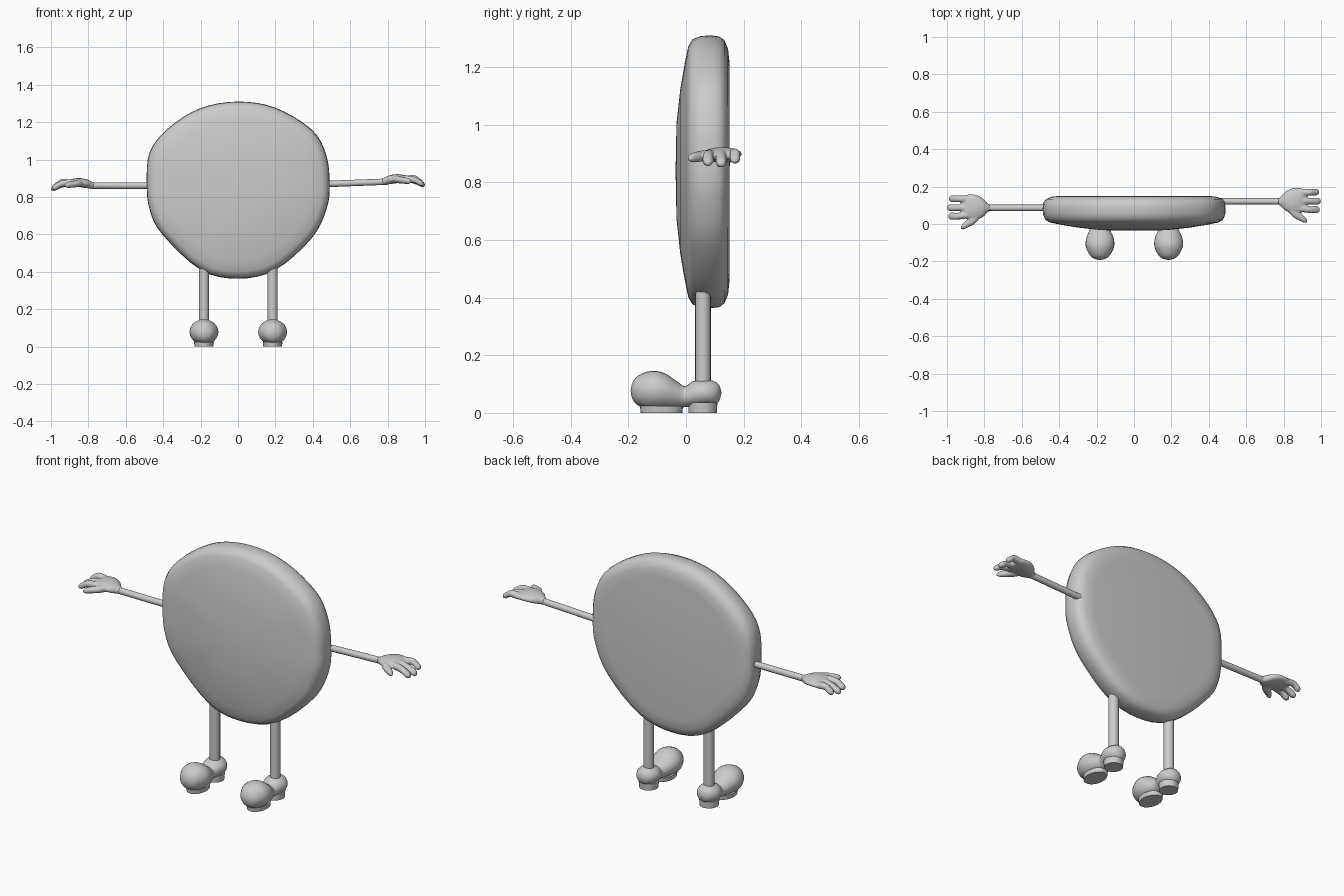
import bpy, bmesh
from math import cos, sin, tau, radians
from mathutils import Vector

if "Cube" in bpy.data.objects:
    bpy.data.objects.remove(bpy.data.objects["Cube"])


def spline(pts, n, closed=False):
    """Catmull-Rom samples through tuples of any length."""
    pts = [Vector(p) for p in pts]
    k, out = len(pts), []
    pick = (lambda i: pts[i % k]) if closed else (lambda i: pts[max(0, min(k - 1, i))])
    for i in range(k if closed else k - 1):
        a, b, c, d = (pick(i + j) for j in (-1, 0, 1, 2))
        for s in range(n):
            t = s / n
            out.append(0.5 * (2 * b + (c - a) * t + (2 * a - 5 * b + 4 * c - d) * t * t
                              + (3 * b - a - 3 * c + d) * t ** 3))
    if not closed:
        out.append(pts[-1])
    return out


def skin(bm, rings):
    """Bridge rings of points and cap both ends."""
    vs = [[bm.verts.new(p) for p in r] for r in rings]
    n = len(vs[0])
    for a, b in zip(vs, vs[1:]):
        for i in range(n):
            j = (i + 1) % n
            bm.faces.new((a[i], a[j], b[j], b[i]))
    bm.faces.new(vs[0])
    bm.faces.new(vs[-1])


def loft(bm, axis, stations, n=16, sub=4):
    """Elliptical rings square to an axis; station = x, y, z, radius 1, radius 2."""
    u, v = {'x': ((0, 1, 0), (0, 0, 1)), 'y': ((1, 0, 0), (0, 0, 1)),
            'z': ((1, 0, 0), (0, 1, 0))}[axis]
    u, v = Vector(u), Vector(v)
    rings = []
    for s in spline(stations, sub):
        c = Vector(s[:3])
        rings.append([c + u * max(s[3], .001) * cos(tau * i / n)
                      + v * max(s[4], .001) * sin(tau * i / n) for i in range(n)])
    skin(bm, rings)


def finish(bm, name, angle=40):
    bmesh.ops.recalc_face_normals(bm, faces=bm.faces)
    me = bpy.data.meshes.new(name)
    bm.to_mesh(me)
    bm.free()
    ob = bpy.data.objects.new(name, me)
    bpy.context.collection.objects.link(ob)
    bpy.ops.object.select_all(action='DESELECT')
    ob.select_set(True)
    bpy.context.view_layer.objects.active = ob
    bpy.ops.object.shade_smooth_by_angle(angle=radians(angle))
    return ob


# Body: slightly uneven round outline, domed front, flat back
outline = spline([(0, 1.31), (.2, 1.277), (.395, 1.16), (.472, 1.025), (.49, .87), (.475, .74),
                  (.395, .58), (.2, .41), (0, .363), (-.2, .41), (-.405, .60), (-.472, .73),
                  (-.488, .87), (-.472, 1.04), (-.37, 1.17), (-.2, 1.275)], 4, True)
profile = [(.02, -.036), (.35, -.033), (.6, -.02), (.8, -.004), (.92, .008), (.97, .022), (.995, .05),
           (1, .085), (.992, .115), (.965, .133), (.9, .146), (.8, .151), (.02, .151)]
bm = bmesh.new()
skin(bm, [[Vector((x * s, y, .84 + (z - .84) * s)) for x, z in outline] for s, y in profile])
finish(bm, "body", 60)

# Arms and hands: the left pair sits a little lower and further forward
for side, m, dy, dz in (("right", 1, 0, 0), ("left", -1, -.035, -.021)):
    P = lambda x, y, z, a, b: (m * x, y + dy, z + dz, a, b)
    bm = bmesh.new()
    start_z = .868 if m > 0 else .881
    loft(bm, 'x', [P(.44, .121, start_z, .017, .017), P(.8, .121, .882, .017, .017)], 16, 1)
    finish(bm, side + "_arm")

    bm = bmesh.new()
    loft(bm, 'x', [P(.77, .121, .882, .016, .016), P(.785, .121, .885, .026, .02),
                   P(.81, .122, .892, .052, .024), P(.85, .125, .898, .068, .024),
                   P(.89, .127, .897, .066, .02), P(.915, .127, .892, .055, .015),
                   P(.925, .127, .89, .03, .008)])
    for y0, y1, tip, dip in ((.168, .17, .99, .012), (.123, .122, 1.0, 0), (.082, .076, .994, .004)):
        loft(bm, 'x', [P(.86, y0, .898, .012, .012), P(.9, y0, .897, .019, .018),
                       P(.945, y1, .887 + dip, .018, .018), P(tip - .02, y1, .871 + dip, .019, .018),
                       P(tip - .005, y1, .866 + dip, .013, .012), P(tip, y1, .864 + dip, .002, .002)], 12)
    loft(bm, 'x', [P(.82, .09, .895, .015, .015), P(.85, .065, .893, .028, .019),
                   P(.89, .038, .888, .023, .018), P(.91, .024, .885, .018, .016),
                   P(.922, .017, .883, .011, .01), P(.927, .014, .882, .002, .002)], 12)
    hand = finish(bm, side + "_hand")
    # Fuse palm and fingers into one soft skin
    fuse = hand.modifiers.new("fuse", 'REMESH')
    fuse.mode = 'VOXEL'
    fuse.voxel_size = .005
    fuse.use_smooth_shade = True
    soft = hand.modifiers.new("soften", 'SMOOTH')
    soft.factor = .5
    soft.iterations = 3

# Legs and shoes
for side, x in (("right", .185), ("left", -.182)):
    bm = bmesh.new()
    loft(bm, 'z', [(x, .059, .09, .027, .027), (x, .059, .43, .027, .027)], 20, 1)
    finish(bm, side + "_leg")

    # Shoe upper: bulbous toe, pinched waist, round heel
    upper = [(-.192, .003, .075, .08), (-.185, .031, .046, .107), (-.165, .055, .025, .13),
             (-.12, .076, .011, .146), (-.075, .073, .013, .138), (-.035, .056, .016, .112),
             (-.003, .043, .02, .092), (.022, .052, .022, .109), (.06, .061, .023, .115),
             (.095, .05, .026, .111), (.115, .03, .042, .097), (.123, .003, .068, .072)]
    bm = bmesh.new()
    loft(bm, 'y', [(x, y, (lo + hi) / 2, w, (hi - lo) / 2) for y, w, lo, hi in upper], 24, 3)
    finish(bm, side + "_shoe", 60)

    # Sole and heel block
    for part, y, rx, ry, h in (("sole", -.085, .05, .072, .024), ("heel", .058, .048, .049, .036)):
        bm = bmesh.new()
        loft(bm, 'z', [(x, y, 0, rx, ry), (x, y, h, rx * 1.06, ry * 1.04)], 28, 1)
        finish(bm, side + "_" + part)
